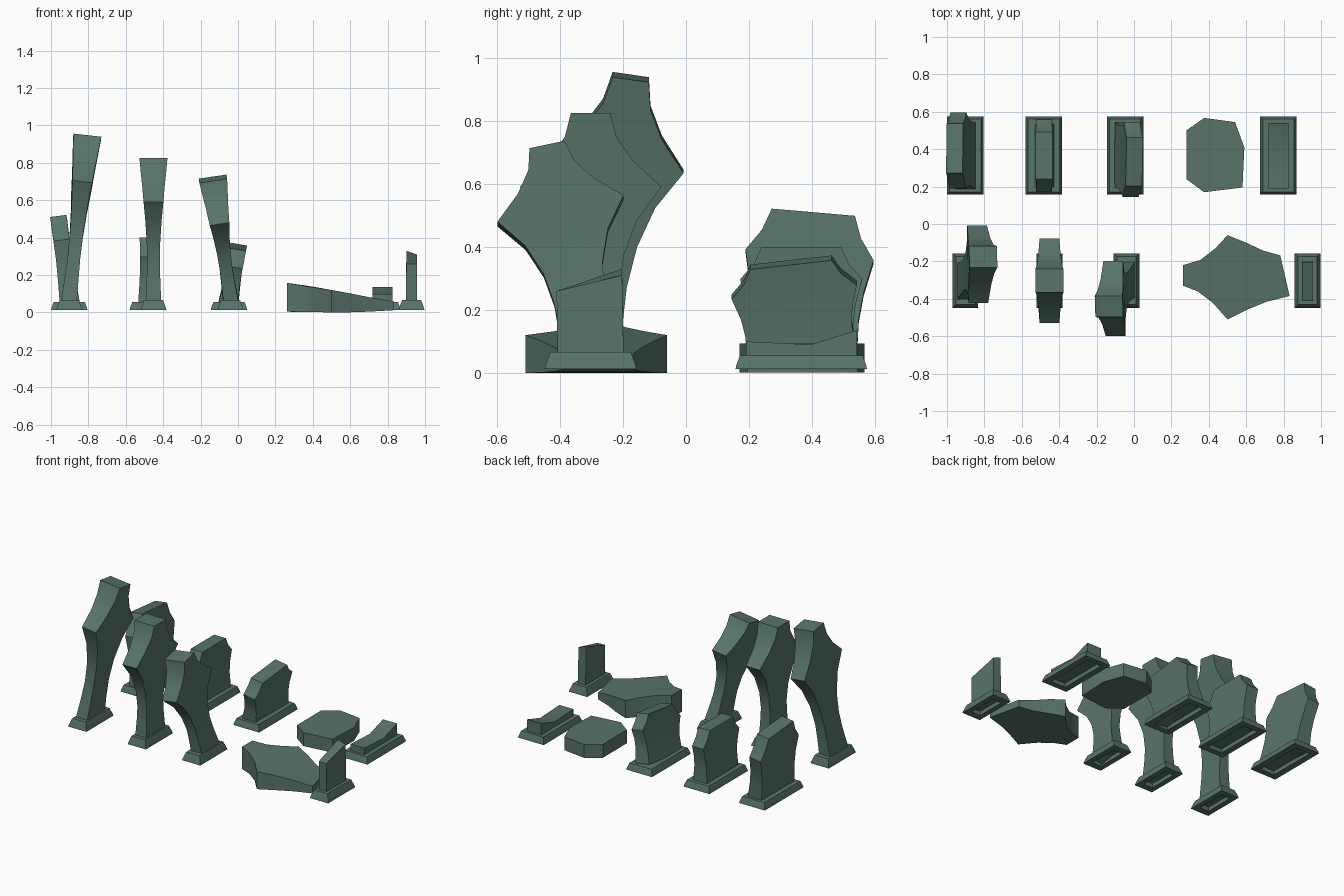
import bpy, bmesh, math
from mathutils import Matrix, Vector

if "Cube" in bpy.data.objects:
    bpy.data.objects.remove(bpy.data.objects["Cube"])

stone = bpy.data.materials.new("weathered green stone")
stone.diffuse_color = (0.098, 0.172, 0.142, 1)
stone.use_nodes = True
stone.node_tree.nodes["Principled BSDF"].inputs["Base Color"].default_value = stone.diffuse_color


def finish(name, bm):
    """Turn a bmesh into a stone object with sharp-angle shading."""
    bmesh.ops.recalc_face_normals(bm, faces=bm.faces)
    me = bpy.data.meshes.new(name)
    bm.to_mesh(me)
    bm.free()
    me.materials.append(stone)
    ob = bpy.data.objects.new(name, me)
    bpy.context.collection.objects.link(ob)
    bpy.ops.object.select_all(action='DESELECT')
    ob.select_set(True)
    bpy.context.view_layer.objects.active = ob
    bpy.ops.object.shade_smooth_by_angle(angle=math.radians(25))
    return ob


def loft(name, rings, matrix=Matrix()):
    """Skin a list of equal-length point rings and cap both ends."""
    bm = bmesh.new()
    loops = [[bm.verts.new(matrix @ Vector(p)) for p in r] for r in rings]
    n = len(loops[0])
    for a, b in zip(loops, loops[1:]):
        for i in range(n):
            j = (i + 1) % n
            bm.faces.new((a[i], a[j], b[j], b[i]))
    bm.faces.new(loops[0][::-1])
    bm.faces.new(loops[-1])
    return finish(name, bm)


def rect(hx, hy, z):
    return [(-hx, -hy, z), (hx, -hy, z), (hx, hy, z), (-hx, hy, z)]


def base(name, x, y, hx, hy, top, inset, rx, ry):
    """Sloped plinth with a recess in its underside."""
    loft(name, [rect(rx, ry, 0.04), rect(rx, ry, 0.012), rect(hx, hy, 0.012),
                rect(hx - 0.003, hy - 0.003, 0.025),
                rect(hx - inset, hy - inset, top)],
         Matrix.Translation((x, y, 0)))


def stone_slab(name, x, y, length, lean_x, lean_y, sections, scale_y=1):
    """Upright slab of (t, half x, half y) sections, leaning from its foot."""
    m = (Matrix.Translation((x, y, 0.07))
         @ Matrix.Rotation(math.radians(lean_x), 4, 'Y')
         @ Matrix.Rotation(math.radians(-lean_y), 4, 'X'))
    rings = [rect(hx, hy * scale_y, -0.025 if t == 0 else t * length)
             for t, hx, hy in sections]
    loft(name, rings, m)


# Section tables: pinched waist, flared shoulders, narrower top
TALL = [(0, .042, .105), (.12, .037, .094), (.25, .034, .09), (.4, .036, .105),
        (.55, .043, .147), (.69, .053, .225), (.8, .06, .135),
        (.9, .068, .082), (1, .075, .0625)]
SHORT = [(0, .053, .175), (.25, .046, .17), (.45, .043, .178), (.69, .043, .2),
         (.84, .044, .155), (1, .0445, .13)]

FY, BY = -0.303, 0.366

# Front row of tall standing stones: x, length, lean x, lean y, width factor
for i, (x, ln, lx, ly, s) in enumerate([(-.902, .884, 6.3, 8.3, .93),
                                        (-.452, .755, 0, 0, 1),
                                        (-.04, .666, -8.3, -12, .91)]):
    stone_slab(f"tall_stone_{i + 1}", x, FY, ln, lx, ly, TALL, s)

# Back row of short standing stones
for i, (x, ln, lx, ly, s) in enumerate([(-.902, .44, -7.5, 5, 1.02),
                                        (-.481, .33, 0, 0, .97),
                                        (-.048, .287, 10, -6.5, 1)]):
    stone_slab(f"short_stone_{i + 1}", x, BY, ln, lx, ly, SHORT, s)

# Plinths
for i, x in enumerate((-.902, -.452, -.04, .928)):
    base(f"tall_base_{i + 1}", x, FY, .069, .146, .066, .018, .034, .1)
for i, x in enumerate((-.902, -.482, -.048, .772)):
    base(f"short_base_{i + 1}", x, BY, .0975, .209, .056, .014, .055, .17)

# Broken stump of the fourth tall stone, with a slanted break
loft("tall_stump", [
    rect(.03, .105, .05),
    [(-.028, -.108, .26), (.028, -.108, .26), (.028, .1, .31), (-.028, .1, .33)],
], Matrix.Translation((.928, FY, 0)))

# Broken stump of the fourth short stone: low at the front, rising at the back
stump = [(-.175, .1), (.03, .09), (.175, .135), (.175, .045), (-.175, .045)]
loft("short_stump", [[(x, y, z) for y, z in stump] for x in (-.053, .053)],
     Matrix.Translation((.772, BY, 0)))

# Fallen upper half of the tall stone: x and y of both edges, top and bottom z
fallen = [(.262, -.33, .262, -.22, .158, .005), (.34, -.36, .355, -.192, .145, .003),
          (.42, -.42, .435, -.13, .132, .002), (.5, -.51, .5, -.06, .12, 0),
          (.6, -.46, .6, -.1, .102, .001), (.71, -.415, .69, -.142, .08, .005),
          (.832, -.385, .782, -.168, .06, .012)]
loft("fallen_tall_stone", [
    [(xa, ya, zb), (xb, yb, zb), (xb, yb, zt), (xa, ya, zt)]
    for xa, ya, xb, yb, zt, zb in fallen])

# Fallen upper half of the short stone
outline = [(.28, .24), (.375, .17), (.58, .195), (.59, .41), (.54, .545),
           (.375, .567), (.28, .5)]
loft("fallen_short_stone", [[(x, y, z) for x, y in outline] for z in (0.002, .094)])
